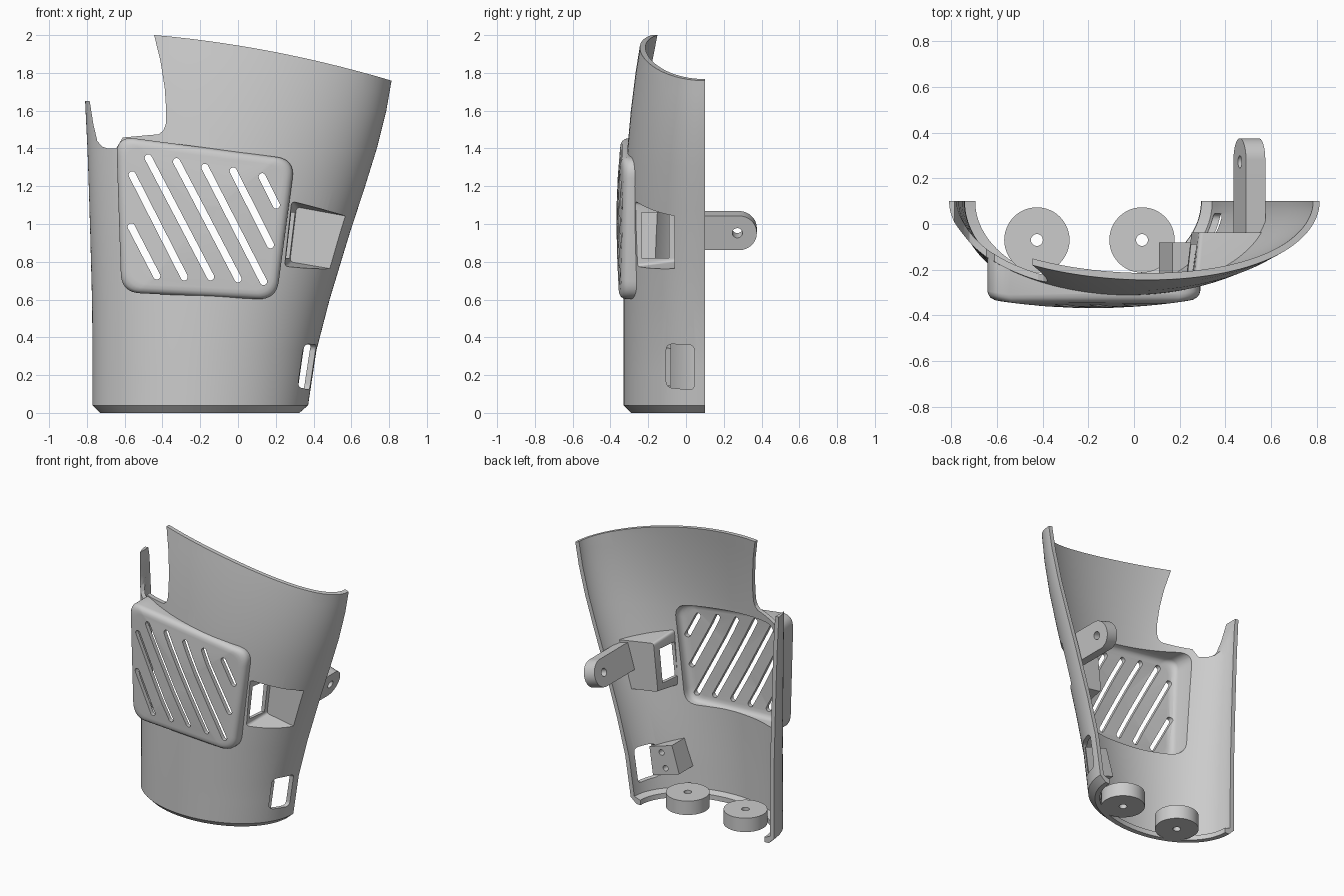
import bpy, bmesh, math
from mathutils import Vector, Matrix

cube = bpy.data.objects.get("Cube")
if cube:
    bpy.data.objects.remove(cube)

grey = bpy.data.materials.new("plain grey")
grey.use_nodes = True
grey.diffuse_color = (0.6, 0.6, 0.6, 1)
grey.node_tree.nodes["Principled BSDF"].inputs["Base Color"].default_value = (0.6, 0.6, 0.6, 1)


# ---- helpers ----
def loft(name, rings):
    """Closed solid through rings of equal point count."""
    bm = bmesh.new()
    loops = [[bm.verts.new(p) for p in ring] for ring in rings]
    n = len(loops[0])
    for a, b in zip(loops, loops[1:]):
        for i in range(n):
            j = (i + 1) % n
            bm.faces.new((a[i], a[j], b[j], b[i]))
    bm.faces.new(loops[0])
    bm.faces.new(loops[-1])
    bmesh.ops.recalc_face_normals(bm, faces=bm.faces)
    mesh = bpy.data.meshes.new(name)
    bm.to_mesh(mesh)
    bm.free()
    obj = bpy.data.objects.new(name, mesh)
    bpy.context.collection.objects.link(obj)
    mesh.materials.append(grey)
    return obj


def prism(name, outline, axis, lo, hi):
    """Extrude a 2D outline along one axis."""
    put = {"x": lambda p, h: (h, p[0], p[1]),
           "y": lambda p, h: (p[0], h, p[1]),
           "z": lambda p, h: (p[0], p[1], h)}[axis]
    return loft(name, [[put(p, h) for p in outline] for h in (lo, hi)])


def combine(target, other, how="DIFFERENCE"):
    other.hide_render = True
    mod = target.modifiers.new("cut", "BOOLEAN")
    mod.object, mod.operation, mod.solver = other, how, "EXACT"
    bpy.context.view_layer.update()
    bpy.context.view_layer.objects.active = target
    bpy.ops.object.modifier_apply(modifier=mod.name)
    bpy.data.objects.remove(other)


def arc(cx, cy, r, start, end, n):
    return [(cx + r * math.cos(start + (end - start) * i / n),
             cy + r * math.sin(start + (end - start) * i / n)) for i in range(n + 1)]


def circle(cx, cy, r, n=48):
    return arc(cx, cy, r, 0, math.tau, n)[:-1]


def capsule(p, q, r):
    ang = math.atan2(q[1] - p[1], q[0] - p[0])
    h = math.pi / 2
    return arc(*q, r, ang - h, ang + h, 10) + arc(*p, r, ang + h, ang + 3 * h, 10)


def rounded(corners, r, n=8):
    pts = []
    for i, c in enumerate(corners):
        p = Vector(c)
        a = p + (Vector(corners[i - 1]) - p).normalized() * r
        b = p + (Vector(corners[(i + 1) % len(corners)]) - p).normalized() * r
        for k in range(n + 1):
            t = k / n
            pts.append(a * (1 - t) ** 2 + p * 2 * t * (1 - t) + b * t * t)
    return pts


# ---- shell body: half-ellipse sections (height, left x, right x, depth) ----
BACK = 0.1
SECTIONS = [(0, -.77, .365, .43), (.33, -.77, .415, .43), (.6, -.773, .485, .43),
            (.94, -.782, .588, .427), (1.2, -.79, .673, .42), (1.4, -.797, .735, .41),
            (1.6, -.807, .785, .392), (1.8, -.816, .82, .367), (2.0, -.82, .84, .335),
            (2.2, -.82, .85, .3)]


def section(z):
    for a, b in zip(SECTIONS, SECTIONS[1:]):
        if z <= b[0]:
            t = max(0, (z - a[0]) / (b[0] - a[0]))
            return [u + (v - u) * t for u, v in zip(a[1:], b[1:])]


def shell_solid(name, levels, back):
    rings = []
    for z, inset in levels:
        x0, x1, d = section(z)
        cx, a, d = (x0 + x1) / 2, (x1 - x0) / 2 - inset, d - inset
        ring = [(cx + a * math.cos(t), BACK - d * math.sin(t), z)
                for t in (math.pi * i / 64 for i in range(1, 64))]
        rings.append(ring + [(cx - a, back, z), (cx + a, back, z)])
    return loft(name, rings)


WALL = 0.03
upper = [.2, .33, .6, .77, .94, 1.07, 1.2, 1.3, 1.4, 1.5, 1.6, 1.7, 1.8, 1.9, 2.0]
shell = shell_solid("shell", [(0, .04), (.04, 0)] + [(z, 0) for z in upper] + [(2.1, 0)], BACK)
inner = shell_solid("inner", [(-.05, .075), (.035, .075), (.05, WALL)]
                    + [(z, WALL) for z in upper] + [(2.2, WALL)], .4)

# ---- raised vent panel with a gently bowed face ----
PANEL = [(-.645, 1.466), (.302, 1.342), (.203, .598), (-.617, .638)]
MID = Vector((-.18, 1.03))


def panel_solid(name, inset, rear):
    outline = rounded(PANEL, .1)
    steps = [(0, None), (0, .035), (.004, .02), (.013, .008), (.03, .001), (.05, 0), (.2, 0), (.34, 0)]
    rings = []
    for shrink, drop in steps:
        s = 1 - (shrink + inset) / .42
        ring = []
        for p in outline:
            x, z = MID + (p - MID) * s
            y = rear if drop is None else -.368 + .184 * (x - MID.x) ** 2 + drop + inset
            ring.append((x, y, z))
        rings.append(ring)
    return loft(name, rings)


combine(shell, panel_solid("panel", 0, -.02), "UNION")
combine(inner, panel_solid("panel_inside", WALL, .01), "UNION")


# ---- sunken side pocket ----
def pocket(name, g):
    front = [(.24 - g, .77 - g), (.8 + g, .69 - g), (.8 + g, 1.02 + g), (.28 - g, 1.125 + g)]
    rear = [(.275 - g, .80 - g), (.8 + g, .71 - g), (.8 + g, 1.0 + g), (.31 - g, 1.09 + g)]
    return loft(name, [[(p.x, y, p.y) for p in rounded(o, .02, 4)]
                       for o, y in ((front, -.3 - g), (rear, -.062 + g))])


combine(shell, pocket("pocket", 0))
combine(inner, pocket("pocket_wall", .025))
combine(shell, inner)

# ---- top rim and side notch ----
notch = [(-1, 2.3), (-1, 1.65), (-.785, 1.65), (-.766, 1.53), (-.745, 1.44), (-.72, 1.41),
         (-.69, 1.4), (-.645, 1.4), (-.61, 1.458), (-.5, 1.468), (-.42, 1.475), (-.395, 1.495),
         (-.382, 1.53), (-.38, 1.6), (-.388, 1.72), (-.41, 1.86)]
rim = [(x, 1.945 - .1615 * x - .083 * x * x) for x in (-.444 + 1.4 * i / 24 for i in range(25))]
combine(shell, prism("rim_cut", notch + rim + [(1, 2.3)], "y", -.7, .5))

# ---- diagonal vent slots ----
SLOTS = [((-.565, .985), (-.43, .725)), ((-.56, 1.26), (-.285, .72)), ((-.475, 1.35), (-.145, .72)),
         ((-.325, 1.33), (0, .71)), ((-.175, 1.3), (.135, .695)), ((-.025, 1.28), (.172, .89)),
         ((.128, 1.25), (.203, 1.1))]
for p, q in SLOTS:
    combine(shell, prism("slot", capsule(p, q, .019), "y", -.6, -.24))

# ---- pocket side opening and lower side window ----
opening = [(-.235, .82), (-.09, .82), (-.09, 1.06), (-.235, 1.06)]
combine(shell, prism("opening", opening, "x", .15, .36))
window = rounded([(-.105, .135), (.045, .12), (.045, .36), (-.105, .365)], .035)
combine(shell, prism("window", window, "x", .2, .7))

# ---- hinge tab behind the pocket, leaning with the wall ----
LEAN = math.radians(16.8)
tab = prism("hinge_tab", [(-.045, -.095)] + arc(.28, 0, .095, -math.pi / 2, math.pi / 2, 24)
            + [(-.045, .095)], "x", -.044, .044)
combine(tab, prism("tab_hole", circle(.272, 0, .027, 24), "x", -.2, .2))
tab.data.transform(Matrix.Translation((.505, 0, .965)) @ Matrix.Rotation(LEAN, 4, "Y"))

# ---- screw block against the lower wall ----
block = prism("screw_block", [(-.1, -.28), (.2, -.28), (.2, -.08), (-.1, -.08)], "z", -.1, .1)
for h in (-.055, .055):
    combine(block, prism("screw_hole", circle(.0, h, .02, 20), "y", -.13, .1))
block.data.transform(Matrix.Translation((.235, 0, .27)) @ Matrix.Rotation(LEAN, 4, "Y"))
combine(block, shell_solid("trim", [(z, .012) for z in (.05, .2, .33, .6)], BACK), "INTERSECT")

# ---- two drilled discs at the foot ----
discs = []
for name, x in (("right_disc", -.425), ("left_disc", .035)):
    disc = prism(name, circle(x, -.07, .143), "z", 0, .1)
    combine(disc, prism("disc_hole", circle(x, -.07, .026, 24), "z", -.1, .3))
    discs.append(disc)

# ---- smooth shading with sharp edges kept ----
bpy.ops.object.select_all(action="DESELECT")
for obj in [shell, tab, block] + discs:
    obj.select_set(True)
bpy.context.view_layer.objects.active = shell
bpy.ops.object.shade_smooth_by_angle(angle=math.radians(30))
